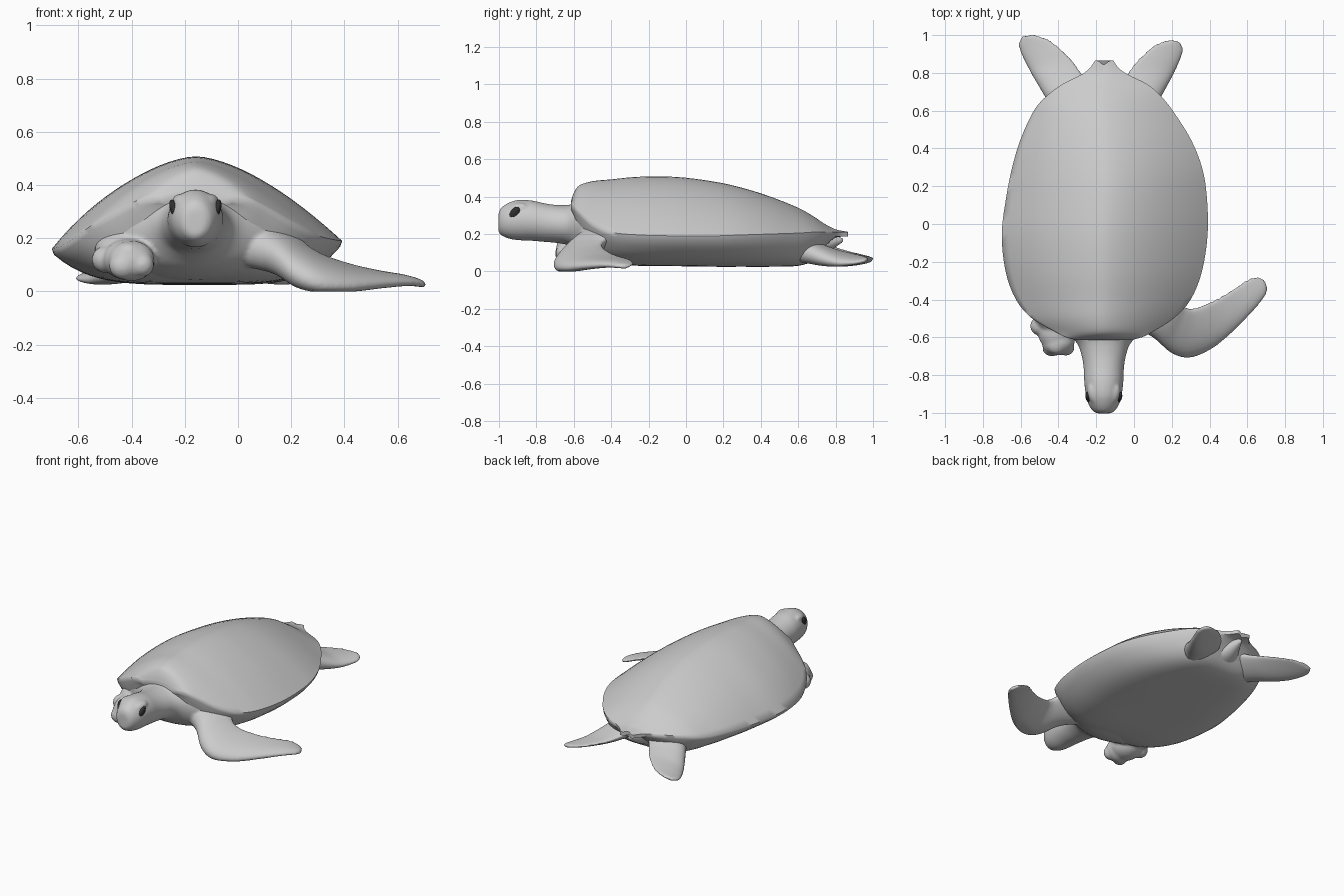
import bpy, bmesh
from math import sin, cos, pi, exp, radians
from mathutils import Vector

if "Cube" in bpy.data.objects:
    bpy.data.objects.remove(bpy.data.objects["Cube"])

CX = -0.16  # midline of the body


def spline(rows, k=5):
    """Catmull-Rom interpolation of rows of numbers."""
    out, n = [], len(rows)
    for i in range(n - 1):
        p = [rows[max(0, min(n - 1, i + d))] for d in (-1, 0, 1, 2)]
        for j in range(k):
            t = j / k
            out.append([0.5 * (2 * b + (c - a) * t + (2 * a - 5 * b + 4 * c - d) * t * t
                               + (3 * b - a - 3 * c + d) * t ** 3) for a, b, c, d in zip(*p)])
    out.append(list(rows[-1]))
    return out


def finish(name, bm, angle=50):
    bmesh.ops.recalc_face_normals(bm, faces=bm.faces[:])
    me = bpy.data.meshes.new(name)
    bm.to_mesh(me)
    bm.free()
    ob = bpy.data.objects.new(name, me)
    bpy.context.collection.objects.link(ob)
    bpy.ops.object.select_all(action='DESELECT')
    ob.select_set(True)
    bpy.context.view_layer.objects.active = ob
    bpy.ops.object.shade_smooth_by_angle(angle=radians(angle))
    return ob


def loft(name, rows, ring, k=5, angle=50):
    """Skin the rings made from interpolated station rows."""
    bm = bmesh.new()
    rings = [[bm.verts.new(p) for p in ring(r)] for r in spline(rows, k)]
    for a, b in zip(rings, rings[1:]):
        for i in range(len(a)):
            j = (i + 1) % len(a)
            bm.faces.new((a[i], a[j], b[j], b[i]))
    bm.faces.new(rings[0])
    bm.faces.new(rings[-1])
    return finish(name, bm, angle)


def ellipsoid(name, loc, size, rot=(0, 0, 0)):
    bm = bmesh.new()
    bmesh.ops.create_uvsphere(bm, u_segments=24, v_segments=16, radius=1)
    bmesh.ops.scale(bm, vec=size, verts=bm.verts[:])
    ob = finish(name, bm)
    ob.location, ob.rotation_euler = loc, rot
    return ob


def fuse(name, parts):
    """Join skin parts and melt them into one smooth surface."""
    bpy.ops.object.select_all(action='DESELECT')
    for p in parts:
        p.select_set(True)
    bpy.context.view_layer.objects.active = parts[0]
    bpy.ops.object.join()
    ob = parts[0]
    ob.name = name
    re = ob.modifiers.new("melt", 'REMESH')
    re.mode, re.voxel_size, re.use_smooth_shade = 'VOXEL', 0.008, True
    sm = ob.modifiers.new("soften", 'SMOOTH')
    sm.factor, sm.iterations = 0.5, 7


# Shell: domed top, thin rim (hanging a little lower on the right side), flat belly
def shell_ring(r):
    y, xl, xr, zt, zr, zb = r
    c, h, n, pts = (xl + xr) / 2, (xr - xl) / 2, 16, []

    def notch(x):
        return y - 0.022 * exp(-((x - CX) / 0.022) ** 2) * max(0, min(1, (y - 0.78) / 0.08))

    def sag(t):
        return 0.03 * max(0, -t) ** 6 * max(0, min(1, (y + .5) / .2, (.75 - y) / .2))
    for i in range(-n, n + 1):
        t = i / n
        x = c + h * t
        top = zr + 0.01
        pts.append((x, notch(x), top - sag(t) + max(zt - top, 0.003) * (1 - abs(t) ** 1.62)))
    for i in range(n, -n - 1, -1):
        t = i / n
        x = c + h * t * 0.985
        low = zr - 0.012
        pts.append((x, notch(x), low - sag(t) - max(low - zb, 0.0) * (1 - abs(t) ** 4.6)))
    return pts


loft("shell", [
    (-.615, -.30, -.02, .375, .345, .33), (-.60, -.36, .04, .42, .34, .29),
    (-.57, -.42, .10, .46, .31, .20), (-.50, -.54, .21, .482, .245, .09),
    (-.40, -.625, .30, .492, .20, .045), (-.25, -.68, .36, .506, .185, .03),
    (-.05, -.70, .39, .505, .18, .028), (.15, -.675, .385, .48, .18, .025),
    (.30, -.645, .36, .447, .185, .025), (.45, -.60, .30, .40, .19, .025),
    (.60, -.53, .205, .34, .195, .03), (.68, -.46, .14, .295, .20, .06),
    (.74, -.38, .07, .255, .20, .13), (.79, -.28, -.03, .23, .20, .175),
    (.825, -.235, -.08, .221, .20, .185), (.866, -.205, -.11, .214, .20, .187)],
    shell_ring, 4, 60)


# Head, neck and chest: oval sections along y
def body_ring(r):
    y, hw, zt, zb = r
    return [(CX + hw * cos(a), y, (zt + zb) / 2 + (zt - zb) / 2 * sin(a))
            for a in (2 * pi * i / 36 for i in range(36))]


front = [loft("head_neck_chest", [
    (-1.003, .032, .305, .215), (-.99, .058, .338, .195), (-.95, .083, .366, .176),
    (-.90, .096, .382, .167), (-.83, .104, .38, .164), (-.76, .107, .365, .158),
    (-.70, .117, .356, .153), (-.64, .137, .355, .143), (-.60, .175, .36, .12),
    (-.55, .26, .36, .085), (-.48, .35, .35, .055), (-.40, .38, .32, .042),
    (-.28, .30, .30, .04)], body_ring)]

# Eyes, brows and nostrils
dark = bpy.data.materials.new("dark_eye")
dark.diffuse_color = (.03, .03, .03, 1)
dark.use_nodes = True
dark.node_tree.nodes["Principled BSDF"].inputs["Base Color"].default_value = dark.diffuse_color
for s, side in ((-1, "right"), (1, "left")):
    eye = ellipsoid("eye_" + side, (CX + s * .079, -.917, .308), (.016, .024, .042), (-.5, s * .3, 0))
    eye.data.materials.append(dark)
    front.append(ellipsoid("brow_" + side, (CX + s * .062, -.90, .345), (.026, .05, .018),
                           (.15, s * .6, s * -.15)))
    nose = ellipsoid("nostril_" + side, (CX + s * .015, -.996, .275), (.005, .006, .005))
    nose.data.materials.append(dark)


# Flippers: leading point, trailing point, half thickness per station
def flipper_ring(r):
    a, b, th = Vector(r[0:3]), Vector(r[3:6]), r[6]
    c, u = (a + b) / 2, (b - a) / 2
    flat = Vector((u.x, u.y, 0)).normalized()
    n = (Vector((0, 0, 1)) * u.dot(flat) - flat * u.z).normalized()
    pts = []
    for i in range(28):
        t = 2 * pi * i / 28
        p = c + u * cos(t) + n * th * sin(t) * (1 - .4 * cos(t))
        p.z = max(p.z, 0)
        pts.append(p)
    return pts


front.append(loft("front_flipper_left", [
    (-.10, -.50, .18, .02, -.30, .22, .08), (.09, -.59, .125, .22, -.40, .19, .072),
    (.20, -.68, .05, .28, -.445, .155, .060), (.30, -.705, .02, .34, -.44, .125, .048),
    (.42, -.655, .015, .44, -.395, .095, .034), (.54, -.555, .025, .53, -.34, .075, .024),
    (.645, -.445, .032, .60, -.293, .06, .018), (.698, -.375, .027, .65, -.278, .042, .014),
    (.706, -.335, .022, .69, -.294, .03, .010)], flipper_ring))

# Folded front flipper: shoulder, fist and skin folds
for loc, size in [
        ((-.40, -.45, .16), (.14, .13, .08)), ((-.41, -.57, .12), (.10, .11, .078)),
        ((-.40, -.625, .115), (.088, .07, .076)), ((-.50, -.54, .12), (.05, .05, .05)),
        ((-.36, -.655, .10), (.045, .042, .045)), ((-.43, -.655, .095), (.055, .045, .05)),
        ((-.41, -.635, .15), (.055, .055, .038))]:
    front.append(ellipsoid("front_flipper_right_fold", loc, size, (0, 0, .2)))
bpy.context.view_layer.update()
fuse("head_and_front_flippers", front)

# Tail, rump and rear flippers
back = [loft("tail", [(.50, .26, .2, .05), (.64, .17, .2, .06), (.73, .07, .2, .09),
                      (.80, .03, .19, .13), (.84, .01, .18, .155)], body_ring)]
rear = [(.18, .46, .12, .00, .60, .14, .06), (.29, .64, .09, .07, .73, .14, .058),
        (.35, .74, .06, .12, .80, .12, .045), (.40, .825, .042, .165, .865, .105, .03),
        (.437, .90, .042, .235, .935, .09, .02), (.452, .95, .048, .295, .98, .08, .014),
        (.435, .992, .058, .37, 1.004, .07, .010)]
for s, dy, side in ((-1, 0, "right"), (.93, -.027, "left")):
    back.append(loft("rear_flipper_" + side,
                     [(CX + s * a, b + dy, c, CX + s * d, e + dy, f, g)
                      for a, b, c, d, e, f, g in rear], flipper_ring))
fuse("tail_and_rear_flippers", back)
